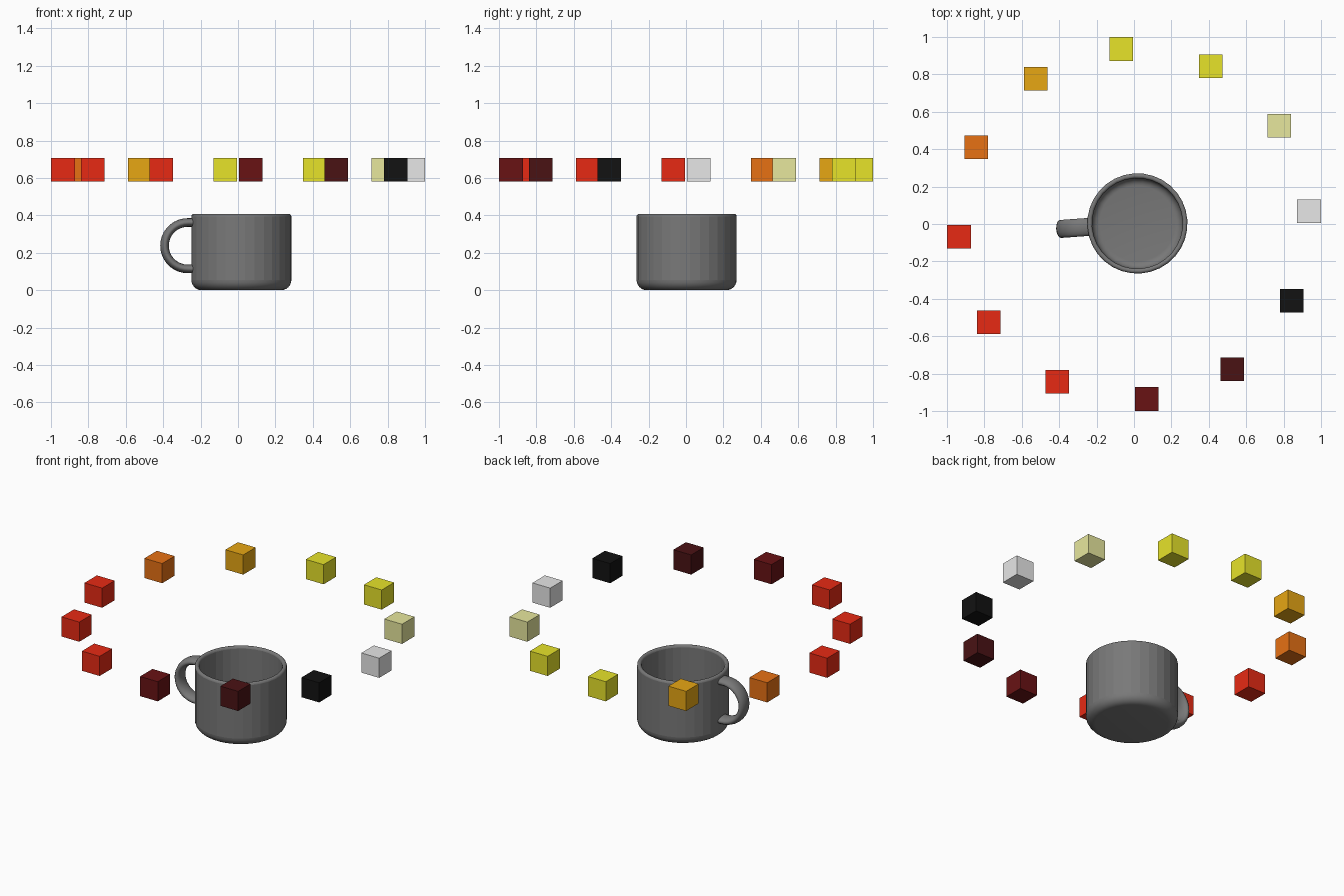
import bpy, bmesh, math
from mathutils import Matrix, Vector

cube = bpy.data.objects.get("Cube")
if cube:
    bpy.data.objects.remove(cube, do_unlink=True)

TURN = math.radians(4.1)      # the ring and the mug share one slight turn


def material(name, r, g, b):
    m = bpy.data.materials.new(name)
    m.use_nodes = True
    m.diffuse_color = (r, g, b, 1)
    bsdf = next(n for n in m.node_tree.nodes if n.type == 'BSDF_PRINCIPLED')
    bsdf.inputs["Base Color"].default_value = (r, g, b, 1)
    return m


def make_object(name, bm, mat, matrix):
    bmesh.ops.recalc_face_normals(bm, faces=bm.faces)
    mesh = bpy.data.meshes.new(name)
    bm.to_mesh(mesh)
    bm.free()
    mesh.materials.append(mat)
    obj = bpy.data.objects.new(name, mesh)
    obj.matrix_world = matrix
    bpy.context.collection.objects.link(obj)
    return obj


def bridge(bm, a, b):
    n = len(a)
    for i in range(n):
        j = (i + 1) % n
        bm.faces.new((a[i], a[j], b[j], b[i]))


def arc(cx, cz, r, start, end, steps):
    angles = [math.radians(start + (end - start) * i / steps) for i in range(steps + 1)]
    return [(cx + r * math.cos(t), cz + r * math.sin(t)) for t in angles]


grey = material("mug grey", 0.19, 0.19, 0.19)
red = material("red", 0.8, 0.023, 0.007)
orange = material("orange", 0.8, 0.165, 0.007)
amber = material("amber", 0.8, 0.385, 0.007)
yellow = material("yellow", 0.8, 0.77, 0.023)
cream = material("cream", 0.8, 0.8, 0.34)
silver = material("light grey", 0.8, 0.8, 0.8)
black = material("black", 0.006, 0.006, 0.006)
maroon = material("maroon", 0.068, 0.006, 0.007)
dark_red = material("dark red", 0.14, 0.006, 0.007)

# Ring of floating cubes, counted anticlockwise from the model's left
ring = [silver, cream, yellow, yellow, amber, orange,
        red, red, red, dark_red, maroon, black]
for i, mat in enumerate(ring):
    a = TURN + i * math.tau / len(ring)
    bm = bmesh.new()
    bmesh.ops.create_cube(bm, size=0.126)
    place = Matrix.Translation((0.938 * math.cos(a), 0.938 * math.sin(a), 0.645))
    make_object(f"ring_cube_{i + 1}", bm, mat, place)

mug_place = Matrix.Translation((0.018, 0.003, 0)) @ Matrix.Rotation(TURN, 4, 'Z')

# Mug body: lathed outer wall, rounded rim, inner wall and floor
SIDES, R, INNER, TOP, FLOOR = 32, 0.268, 0.242, 0.408, 0.03
profile = arc(R - 0.055, 0.055, 0.055, -90, 0, 6)
rim = (R - INNER) / 2
profile += arc(R - rim, TOP - rim, rim, 0, 180, 6)
profile += arc(INNER - 0.04, FLOOR + 0.04, 0.04, 0, -90, 5)
bm = bmesh.new()
rings = []
for r, z in profile:
    rings.append([bm.verts.new((r * math.cos(k * math.tau / SIDES),
                                r * math.sin(k * math.tau / SIDES), z))
                  for k in range(SIDES)])
for a, b in zip(rings, rings[1:]):
    bridge(bm, a, b)
bm.faces.new(rings[0])
bm.faces.new(rings[-1])
for f in bm.faces:            # flat staves on the walls, smooth roundings
    f.smooth = max(e.calc_length() for e in f.edges) < 0.2
make_object("mug_body", bm, grey, mug_place)

# Handle: flattened oval swept along a half circle, ends set in the wall
HX, HZ, HR = -0.288, 0.238, 0.124
path = [(-0.254, HZ + HR)] + arc(HX, HZ, HR, 90, 270, 18) + [(-0.254, HZ - HR)]
bm = bmesh.new()
rings = []
for i, (x, z) in enumerate(path):
    out = Vector((min(x - HX, 0), 0, z - HZ)).normalized()
    section = []
    for k in range(16):
        t = k * math.tau / 16
        p = Vector((x, 0.048 * math.sin(t), z)) + out * 0.023 * math.cos(t)
        section.append(bm.verts.new(p))
    rings.append(section)
for a, b in zip(rings, rings[1:]):
    bridge(bm, a, b)
for f in bm.faces:
    f.smooth = True
bm.faces.new(rings[0])
bm.faces.new(rings[-1])
make_object("mug_handle", bm, grey, mug_place)
